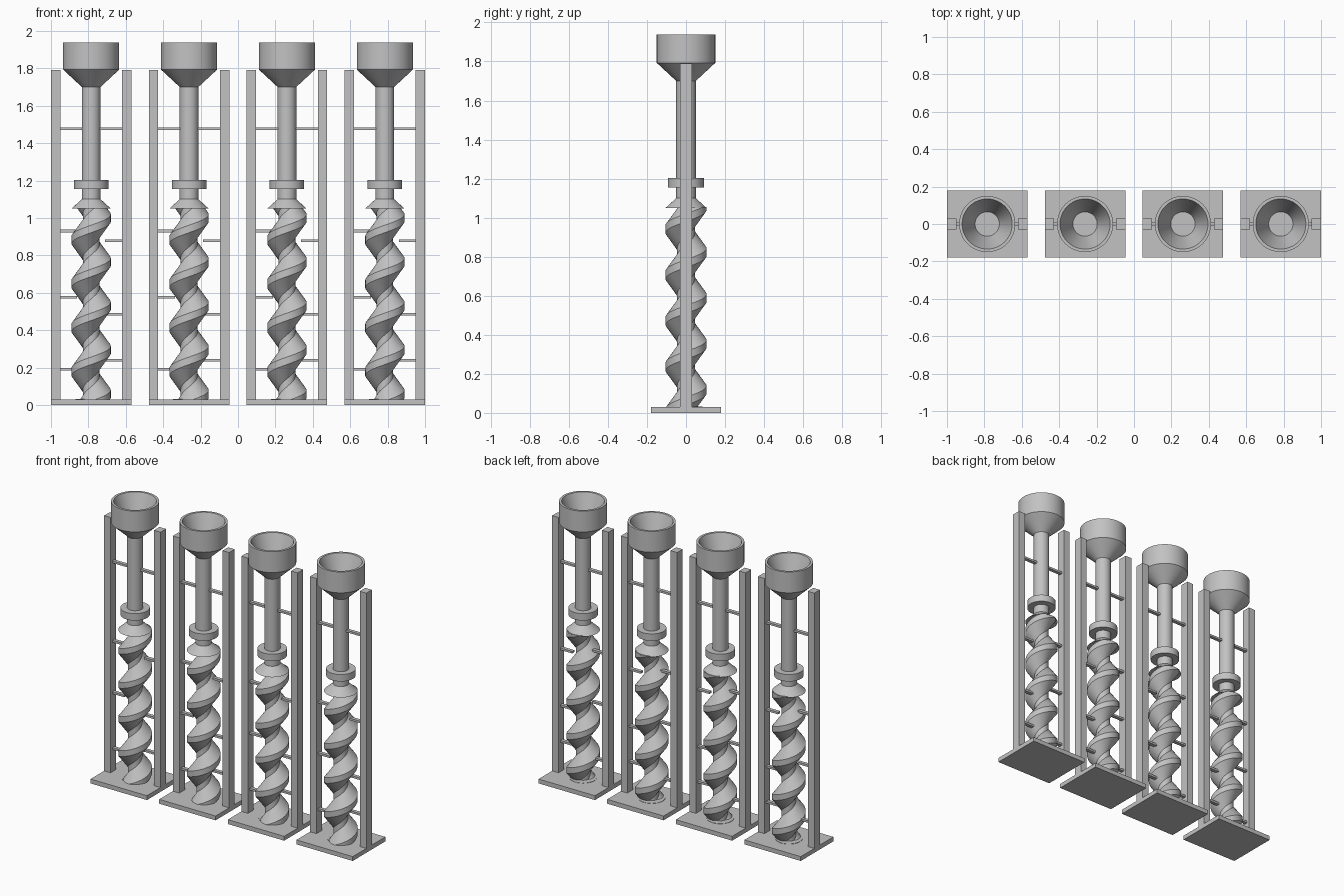
import bpy, bmesh, math

if "Cube" in bpy.data.objects:
    bpy.data.objects.remove(bpy.data.objects["Cube"])

metal = bpy.data.materials.new("grey_metal")
metal.diffuse_color = (0.54, 0.54, 0.54, 1)
metal.use_nodes = True
metal.node_tree.nodes["Principled BSDF"].inputs["Base Color"].default_value = metal.diffuse_color


def finish(name, bm, smooth=False):
    bmesh.ops.recalc_face_normals(bm, faces=bm.faces)
    mesh = bpy.data.meshes.new(name)
    bm.to_mesh(mesh)
    bm.free()
    mesh.materials.append(metal)
    ob = bpy.data.objects.new(name, mesh)
    bpy.context.collection.objects.link(ob)
    if smooth:
        bpy.ops.object.select_all(action='DESELECT')
        ob.select_set(True)
        bpy.context.view_layer.objects.active = ob
        bpy.ops.object.shade_smooth_by_angle(angle=math.radians(25))
    return ob


def box(name, x0, x1, y0, y1, z0, z1):
    bm = bmesh.new()
    bmesh.ops.create_cube(bm, size=1)
    for v in bm.verts:
        v.co.x = x0 + (v.co.x + .5) * (x1 - x0)
        v.co.y = y0 + (v.co.y + .5) * (y1 - y0)
        v.co.z = z0 + (v.co.z + .5) * (z1 - z0)
    return finish(name, bm)


def lathe(name, cx, profile, seg=48):
    """Turn an (r, z) profile that starts and ends on the axis."""
    bm = bmesh.new()
    vs = [bm.verts.new((cx + r, 0, z)) for r, z in profile]
    es = [bm.edges.new(p) for p in zip(vs, vs[1:])]
    bmesh.ops.spin(bm, geom=vs + es, cent=(cx, 0, 0), axis=(0, 0, 1),
                   angle=math.tau, steps=seg)
    bmesh.ops.remove_doubles(bm, verts=bm.verts, dist=1e-5)
    return finish(name, bm, True)


def screw(name, cx, z0, z1, pitch, phase, seg=36):
    """Right-handed screw flight with sloping flanks, cut flat at both ends."""
    prof = [(0.042, -0.1), (0.105, -0.02), (0.105, 0.02), (0.042, 0.1)]
    bm = bmesh.new()
    prev = None
    n = int((z1 - z0 + 0.4) / pitch * seg)
    for i in range(n + 1):
        zc = z0 - 0.2 + i * pitch / seg
        a = math.tau * (zc - phase) / pitch
        ring = [bm.verts.new((cx + r * math.cos(a), r * math.sin(a), zc + h))
                for r, h in prof]
        if prev:
            for k in range(4):
                m = (k + 1) % 4
                bm.faces.new((prev[k], prev[m], ring[m], ring[k]))
        prev = ring
    for z, up in ((z0, -1), (z1, 1)):
        cut = bmesh.ops.bisect_plane(bm, geom=bm.verts[:] + bm.edges[:] + bm.faces[:],
                                     plane_co=(0, 0, z), plane_no=(0, 0, up),
                                     clear_outer=True)
        edges = [e for e in cut['geom_cut'] if isinstance(e, bmesh.types.BMEdge)]
        bmesh.ops.holes_fill(bm, edges=edges)
    return finish(name, bm, True)


for n in range(4):
    cx = -0.785 + n * 0.785 * 2 / 3
    # base plate, with a seat disc under the screw
    box("base_plate", cx - .215, cx + .215, -.178, .178, 0, .03)
    lathe("screw_seat", cx, [(0, .03), (.085, .03), (.085, .032), (0, .032)])
    # side posts
    for s in (-1, 1):
        a, b = sorted((s * .165, s * .215))
        box("side_post", cx + a, cx + b, -.03, .03, .03, 1.79)
    # flat tie bars from posts to the screw and pipe
    for s, heights in ((-1, (.19, .575, .93, 1.477)), (1, (.24, .485, .877, 1.477))):
        for z in heights:
            a, b = sorted((s * (.04 if z > 1.2 else .075), s * .17))
            box("tie_bar", cx + a, cx + b, -.012, .012, z - .007, z + .007)
    # screw core, flight and end cone
    lathe("screw_core", cx, [(0, .03), (.045, .03), (.045, 1.1), (0, 1.1)])
    screw("screw_flight", cx, .03, 1.055, .235, .06)
    lathe("screw_end_cone", cx, [(0, 1.05), (.105, 1.05), (.05, 1.1), (0, 1.1)])
    # feed pipe and collar
    lathe("feed_pipe", cx, [(0, 1.09), (.05, 1.09), (.05, 1.71), (0, 1.71)])
    lathe("collar", cx, [(0, 1.155), (.092, 1.155), (.092, 1.203), (0, 1.203)])
    # hopper with a tapering hollow
    lathe("hopper", cx, [(0, 1.70), (.05, 1.70), (.15, 1.793), (.15, 1.937),
                         (.134, 1.937), (.065, 1.75), (0, 1.75)])
